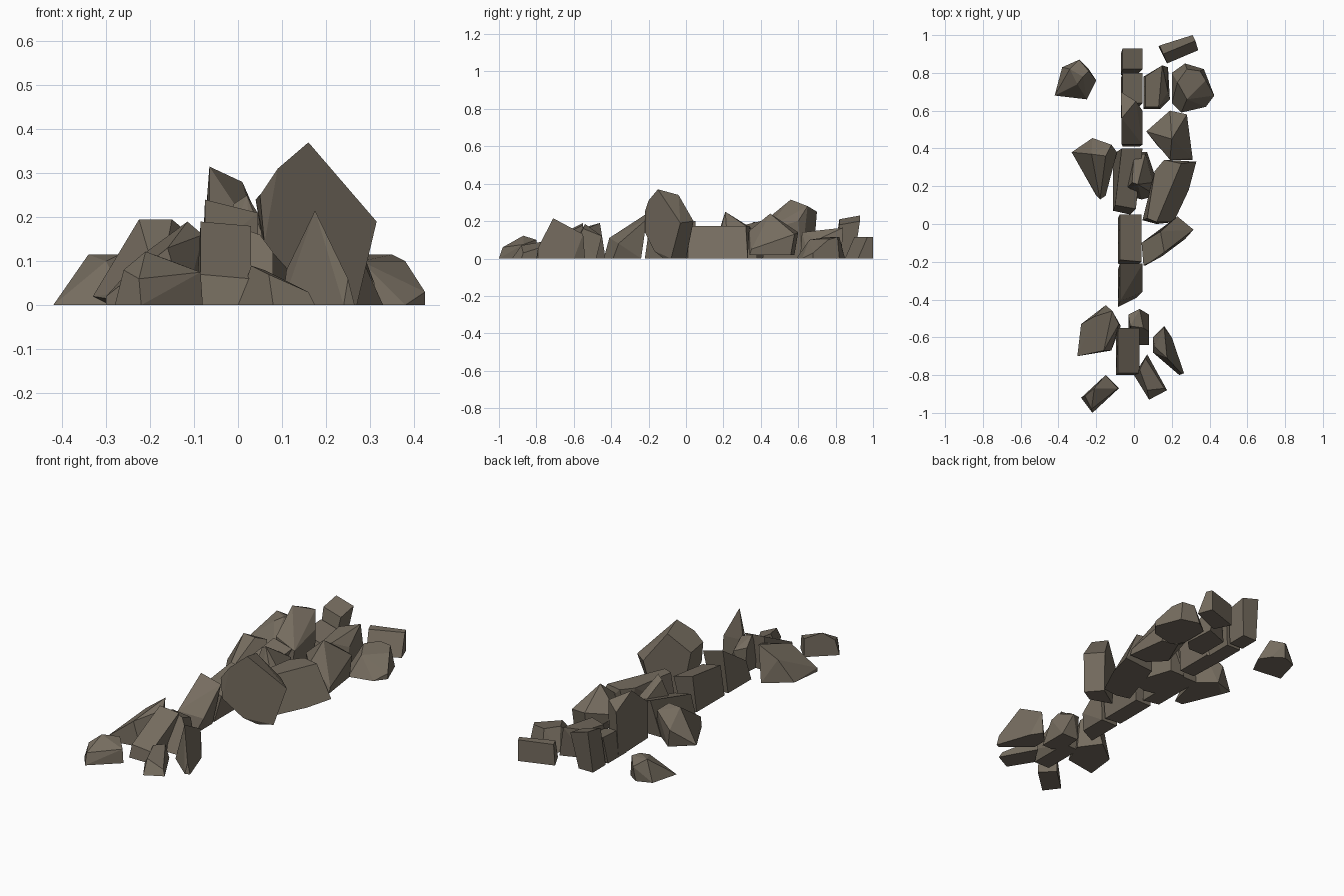
import bpy, bmesh

stone = bpy.data.materials.new("brown_grey_stone")
stone.diffuse_color = (0.178, 0.150, 0.114, 1)


def rock(name, foot, crown, base=0.0):
    """Faceted boulder: hull of a ground footprint (x, y) and a few crown points (x, y, z)."""
    bm = bmesh.new()
    for x, y in foot:
        bm.verts.new((x, y, base))
    for p in crown:
        bm.verts.new(p)
    res = bmesh.ops.convex_hull(bm, input=bm.verts[:])
    loose = {g for g in res["geom_interior"] + res["geom_unused"] if isinstance(g, bmesh.types.BMVert)}
    bmesh.ops.delete(bm, geom=list(loose), context='VERTS')
    bmesh.ops.dissolve_limit(bm, angle_limit=0.22, verts=bm.verts[:], edges=bm.edges[:])
    bmesh.ops.recalc_face_normals(bm, faces=bm.faces[:])
    me = bpy.data.meshes.new(name)
    bm.to_mesh(me)
    bm.free()
    me.materials.append(stone)
    ob = bpy.data.objects.new(name, me)
    bpy.context.collection.objects.link(ob)
    return ob


def wall_block(name, y0, y1, z0, z1, skew=0.0, x0=-.07, x1=.045, drop=.03, lean=.03, shift=0.0):
    """Squared stone of the broken wall: sloping top, skewed ends, narrower foot."""
    foot = [(x0, y0), (x1 - .03, y0 + skew), (x1 - .03, y1 - lean), (x0, y1 - lean)]
    crown = [(x0 + .01, y0 + lean, z0), (x1, y0 + lean + skew, z0 - drop),
             (x1 + shift, y1, z1 - drop), (x0 + .01 + shift, y1, z1)]
    return rock(name, foot, crown)


# Broken line of wall stones along the middle, front to back
wall_block("wall_stone_front", -.80, -.55, .07, .19, x0=-.095, x1=.03, drop=.01, lean=.01)
wall_block("wall_stone_leaning", -.44, -.21, .11, .24, skew=.05, x0=-.085, x1=.045)
wall_block("wall_stone_centre", -.21, .05, .17, .20, skew=-.01, x0=-.085, x1=.04, lean=.02)
wall_block("wall_stone_long", .07, .40, .13, .2, skew=-.02, x0=-.11, x1=.01, shift=.035)
rock("wall_stone_tall", [(-.06, .41), (.03, .41), (.03, .62), (-.07, .68)],
     [(-.065, .56, .315), (-.07, .70, .25), (.01, .65, .28), (.045, .60, .2),
      (.045, .42, .15), (-.065, .42, .2)])
wall_block("wall_stone_low", .61, .80, .14, .15)
wall_block("wall_stone_back", .79, .93, .21, .23)

# Great slab leaning by the wall, resting on a narrow edge
rock("great_slab", [(.27, -.08), (.2, -.12), (.2, 0), (.08, -.08)],
     [(.06, -.22, .14), (.15, -.17, .04), (.05, -.22, .25), (.09, -.2, .31), (.16, -.15, .37),
      (.315, -.03, .19), (.23, .04, .2), (.14, -.04, .34), (.04, -.1, .24)])

# Fallen boulders on the right side
rock("right_boulder_long", [(.045, .02), (.12, .0), (.21, .01), (.29, .18), (.33, .33), (.14, .31)],
     [(.07, .03, .175), (.12, .01, .175), (.25, .32, .175), (.16, .34, .175), (.11, .28, .175)])
rock("right_boulder_round", [(.12, .42), (.2, .34), (.31, .34), (.28, .56), (.19, .58)],
     [(.065, .49, .12), (.19, .34, .15), (.2, .45, .24), (.19, .6, .14), (.28, .58, .13), (.31, .35, .05)],
     base=.02)
rock("right_boulder_tall", [(.05, .61), (.14, .61), (.19, .66), (.18, .83), (.05, .78)],
     [(.06, .62, .12), (.13, .62, .14), (.15, .84, .165), (.06, .78, .15), (.18, .7, .1)])
rock("right_boulder_outer", [(.2, .64), (.25, .59), (.38, .62), (.425, .68), (.37, .82), (.27, .85), (.2, .8)],
     [(.425, .68, .03), (.38, .76, .1), (.35, .81, .115), (.28, .82, .115), (.23, .75, .115), (.28, .66, .1)])
rock("back_corner_block", [(.13, .94), (.31, 1.), (.34, .92), (.175, .85)],
     [(.135, .945, .115), (.31, 1., .115), (.325, .97, .115), (.155, .9, .115)])

# Spike stone propped against the wall
rock("spike_stone", [(-.07, .16), (.04, .13), (.12, .15), (.12, .23), (.07, .38), (-.02, .38)],
     [(-.01, .22, .23), (.02, .21, .25), (.06, .37, .14), (0, .37, .15), (.1, .22, .12)])

# Fallen boulders on the left side
rock("left_boulder_back", [(-.42, .68), (-.25, .66), (-.2, .76), (-.24, .82), (-.3, .86), (-.38, .83)],
     [(-.34, .82, .115), (-.27, .78, .115), (-.24, .81, .105), (-.29, .87, .08), (-.3, .74, .1)])
rock("left_boulder_middle", [(-.29, .36), (-.2, .15), (-.15, .15), (-.1, .36), (-.2, .44)],
     [(-.33, .38, .02), (-.225, .37, .195), (-.15, .36, .195), (-.12, .42, .17), (-.22, .455, .1),
      (-.09, .38, .1), (-.18, .13, .04)])
rock("left_boulder_front", [(-.3, -.7), (-.12, -.67), (-.07, -.54), (-.15, -.43), (-.28, -.53)],
     [(-.3, -.7, .02), (-.21, -.49, .12), (-.115, -.46, .19), (-.08, -.53, .16), (-.16, -.67, .13)])

# Small stones spilled at the front
rock("middle_front_stone", [(-.03, -.6), (.02, -.64), (.08, -.64), (.08, -.48), (-.02, -.48)],
     [(-.02, -.54, .185), (.05, -.55, .16), (.08, -.57, .12), (.03, -.45, .12), (-.03, -.48, .14)])
rock("right_front_peak", [(.1, -.68), (.24, -.8), (.265, -.79), (.2, -.6), (.16, -.54), (.1, -.6)],
     [(.175, -.71, .215), (.16, -.55, .13), (.25, -.79, .06), (.11, -.65, .08)])
rock("left_front_stone", [(-.28, -.92), (-.22, -1.), (-.08, -.87), (-.15, -.8)],
     [(-.26, -.91, .08), (-.21, -.87, .122), (-.15, -.8, .1), (-.085, -.87, .075), (-.225, -.98, .06)])
rock("right_front_stone", [(0, -.8), (.08, -.93), (.175, -.88), (.07, -.69)],
     [(.03, -.77, .09), (.06, -.71, .08), (.16, -.87, .03), (.07, -.88, .07)])
